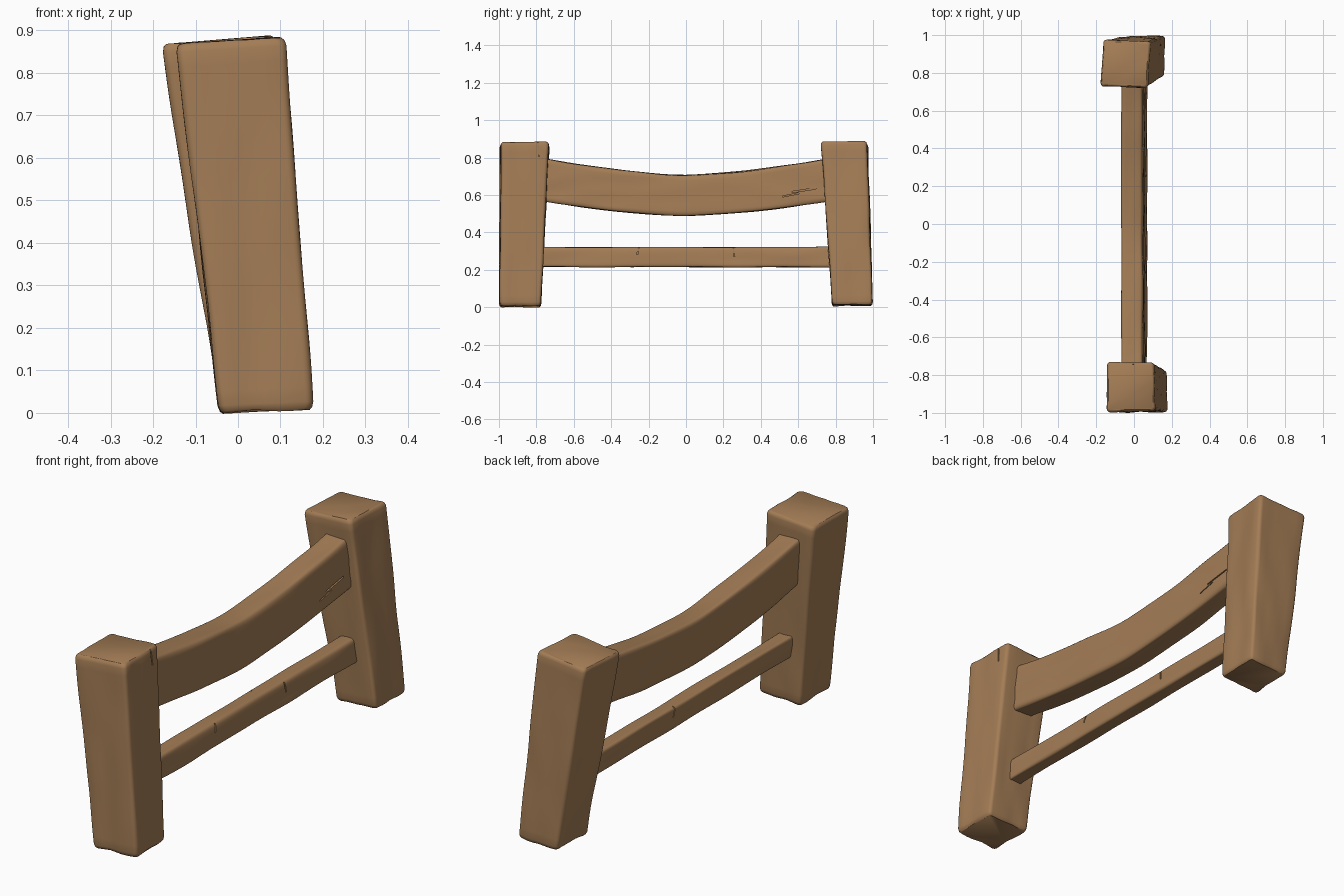
import bpy, bmesh, math
from mathutils import Vector, noise

if "Cube" in bpy.data.objects:
    bpy.data.objects.remove(bpy.data.objects["Cube"])

wood = bpy.data.materials.new("warm brown wood")
wood.diffuse_color = (0.37, 0.205, 0.092, 1)
wood.use_nodes = True
wood.node_tree.nodes["Principled BSDF"].inputs["Base Color"].default_value = wood.diffuse_color


def unit_ring(r, n=6, arc=4):
    """Rounded unit square, counter-clockwise, as (u, v) pairs."""
    pts = []
    for k in range(4):
        side = [(r + (1 - 2 * r) * i / n, 0.0) for i in range(n)]
        side += [(1 - r + r * math.sin(a), r - r * math.cos(a))
                 for a in (math.pi / 2 * i / arc for i in range(arc))]
        for u, v in side:
            u, v = u - 0.5, v - 0.5
            for _ in range(k):
                u, v = -v, u
            pts.append((u + 0.5, v + 0.5))
    return pts


def loft(name, corners_at, steps, r, grain, amount, cap=0.02):
    """Sweep a rounded four-cornered section; corners_at(t) gives 4 points."""
    ring = unit_ring(r)
    stations = [(0, 1 - 4 * cap), (cap * .3, 1 - 1.5 * cap)]
    stations += [(cap + (1 - 2 * cap) * i / steps, 1) for i in range(steps + 1)]
    stations += [(1 - cap * .3, 1 - 1.5 * cap), (1, 1 - 4 * cap)]
    bm = bmesh.new()
    rows = []
    for t, s in stations:
        a, b, c, d = [Vector(p) for p in corners_at(t)]
        row = []
        for u, v in ring:
            u, v = 0.5 + (u - 0.5) * s, 0.5 + (v - 0.5) * s
            row.append(bm.verts.new(a.lerp(b, u).lerp(d.lerp(c, u), v)))
        rows.append(row)
    n = len(ring)
    for p, q in zip(rows, rows[1:]):
        for i in range(n):
            j = (i + 1) % n
            bm.faces.new((p[i], p[j], q[j], q[i]))
    bm.faces.new(rows[0][::-1])
    bm.faces.new(rows[-1])
    bmesh.ops.recalc_face_normals(bm, faces=bm.faces)
    bm.normal_update()
    # hand-carved unevenness stretched along the grain
    for v in bm.verts:
        p = Vector((v.co[i] * grain[i] for i in range(3)))
        v.co += v.normal * noise.noise(p) * amount
    me = bpy.data.meshes.new(name)
    bm.to_mesh(me)
    bm.free()
    me.materials.append(wood)
    ob = bpy.data.objects.new(name, me)
    bpy.context.collection.objects.link(ob)
    return ob


def activate(ob):
    bpy.ops.object.select_all(action='DESELECT')
    ob.select_set(True)
    bpy.context.view_layer.objects.active = ob


def carve(ob, cracks):
    """Cut thin cracks: (centre, size, tilt about x)."""
    for loc, size, tilt in cracks:
        bpy.ops.mesh.primitive_cube_add(size=1, location=loc, rotation=(tilt, 0, 0))
        cutter = bpy.context.object
        cutter.scale = size
        cutter.hide_render = True
        cutter.data.materials.append(wood)
        activate(ob)
        m = ob.modifiers.new("crack", 'BOOLEAN')
        m.operation, m.solver, m.object = 'DIFFERENCE', 'EXACT', cutter
        bpy.ops.object.modifier_apply(modifier=m.name)
        bpy.data.objects.remove(cutter)


def post(name, bottom, top):
    def at(t):
        return [Vector(b).lerp(Vector(p), t) for b, p in zip(bottom, top)]
    return loft(name, at, 24, 0.07, (14, 14, 3.5), 0.006)


def rail(name, section, half, bow, r):
    """section: (x, z) corners at mid-span; bow: (top rise, bottom rise) at the ends."""
    def at(t):
        y = half * (2 * t - 1)
        k = abs(y / 0.74) ** 1.6
        return [(x, y, z + bow[i] * k) for i, (x, z) in enumerate(section)]
    return loft(name, at, 40, r, (16, 3.5, 16), 0.005)


# leaning end posts
front_post = post("front_post",
    [(-.042, -.998, 0), (.176, -.995, .01), (.172, -.775, .01), (-.042, -.775, 0)],
    [(-.147, -.995, .866), (.112, -.99, .882), (.106, -.733, .885), (-.144, -.73, .868)])
back_post = post("back_post",
    [(-.045, .78, .004), (.162, .782, .014), (.168, .997, .014), (-.035, .995, .004)],
    [(-.18, .728, .866), (.072, .72, .884), (.087, .968, .89), (-.165, .976, .868)])

# sagging upper rail and straight lower rail
upper_rail = rail("upper_rail",
    [(-.05, .488), (.06, .488), (.046, .705), (-.07, .71)], .82,
    (.075, .075, .085, .085), 0.12)
lower_rail = rail("lower_rail",
    [(.0, .214), (.072, .214), (.06, .321), (-.012, .321)], .84, (0, 0, 0, 0), 0.15)

# splits in the wood
carve(lower_rail, [((.066, -.255, .305), (.02, .006, .05), -.25),
                   ((.066, .255, .30), (.02, .006, .06), .1),
                   ((-.006, .1, .30), (.02, .005, .05), .2)])
carve(upper_rail, [((.056, .63, .625), (.02, .13, .007), .15),
                   ((.056, .56, .60), (.02, .09, .005), .2)])
carve(front_post, [((.112, -.79, .85), (.016, .006, .09), .1)])

for ob in (front_post, back_post, upper_rail, lower_rail):
    activate(ob)
    bpy.ops.object.shade_smooth_by_angle(angle=math.radians(40))
